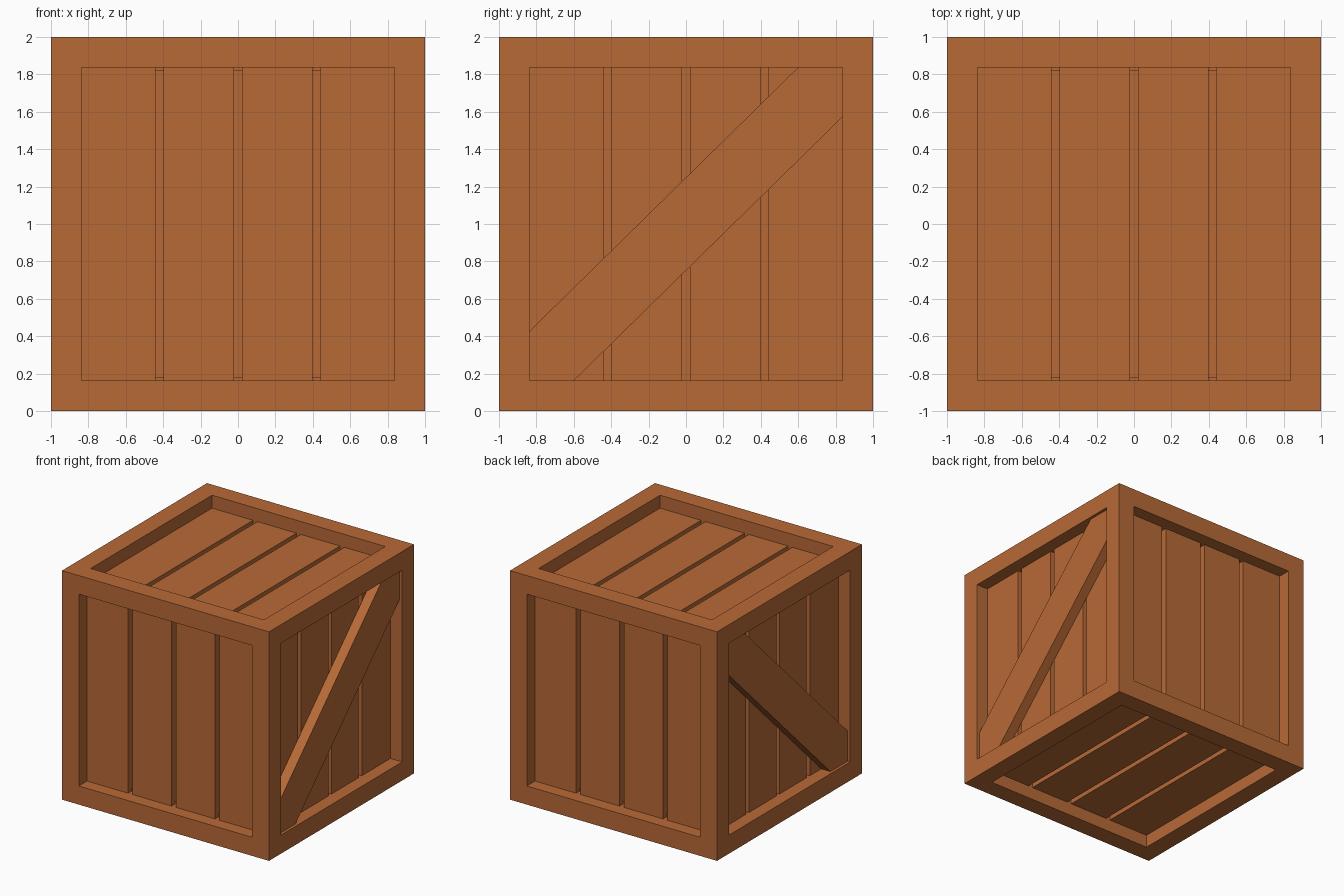
import bpy, bmesh
from mathutils import Vector

if "Cube" in bpy.data.objects:
    bpy.data.objects.remove(bpy.data.objects["Cube"])

OPEN = 0.8375      # half size of each framed opening
FRAME = 1 - OPEN   # frame board width
RECESS = 0.113     # how far planks sit behind the frame
GROOVE = 0.07      # depth of the gaps between planks
GAP = 0.021        # half width of a gap
SPACING = 0.42     # distance between gaps
BRACE_FRONT = 0.025

wood = bpy.data.materials.new("wood")
wood.diffuse_color = (0.48, 0.144, 0.037, 1)
wood.use_nodes = True
wood.node_tree.nodes["Principled BSDF"].inputs["Base Color"].default_value = wood.diffuse_color


def finish(name, bm):
    mesh = bpy.data.meshes.new(name)
    bmesh.ops.recalc_face_normals(bm, faces=bm.faces)
    bm.to_mesh(mesh)
    bm.free()
    mesh.materials.append(wood)
    obj = bpy.data.objects.new(name, mesh)
    bpy.context.collection.objects.link(obj)
    return obj


# crate body: frame boards around six recessed plank panels
bm = bmesh.new()
bmesh.ops.create_cube(bm, size=2)
panels = list(bm.faces)
bmesh.ops.inset_individual(bm, faces=panels, thickness=FRAME, use_even_offset=True)
bmesh.ops.inset_individual(bm, faces=panels, thickness=0, depth=-RECESS)

# gaps between planks: across y on the sides, across x everywhere else
for panel in panels:
    bm.normal_update()
    n = panel.normal.copy()
    level = n.dot(panel.calc_center_median())
    axis = Vector((0, 1, 0)) if abs(n.x) > 0.5 else Vector((1, 0, 0))

    def panel_faces():
        bm.normal_update()
        return [f for f in bm.faces if f.normal.dot(n) > 0.99
                and abs(n.dot(f.calc_center_median()) - level) < 1e-4]

    for centre in (-SPACING, 0, SPACING):
        for side in (-GAP, GAP):
            faces = panel_faces()
            edges = {e for f in faces for e in f.edges}
            verts = {v for f in faces for v in f.verts}
            bmesh.ops.bisect_plane(bm, geom=faces + list(edges) + list(verts),
                                   plane_co=axis * (centre + side), plane_no=axis)
    gaps = []
    for f in panel_faces():
        spans = [v.co.dot(axis) for v in f.verts]
        if max(spans) - min(spans) < 3 * GAP:
            gaps.append(f)
    bmesh.ops.inset_individual(bm, faces=gaps, thickness=0, depth=-GROOVE)

bmesh.ops.translate(bm, verts=bm.verts, vec=(0, 0, 1))
finish("crate_body", bm)

# diagonal brace on the right side, mirrored to the left
profile = [(-OPEN, 1 - OPEN), (-0.6, 1 - OPEN), (OPEN, 1.573),
           (OPEN, 1 + OPEN), (0.6, 1 + OPEN), (-OPEN, 0.427)]
bm = bmesh.new()
face = bm.faces.new([bm.verts.new((1 - RECESS, y, z)) for y, z in profile])
new = bmesh.ops.extrude_face_region(bm, geom=[face], use_keep_orig=True)["geom"]
bmesh.ops.translate(bm, verts=[g for g in new if isinstance(g, bmesh.types.BMVert)],
                    vec=(RECESS - BRACE_FRONT, 0, 0))
brace = finish("diagonal_brace", bm)
brace.modifiers.new("mirror", 'MIRROR').use_axis = (True, False, False)
